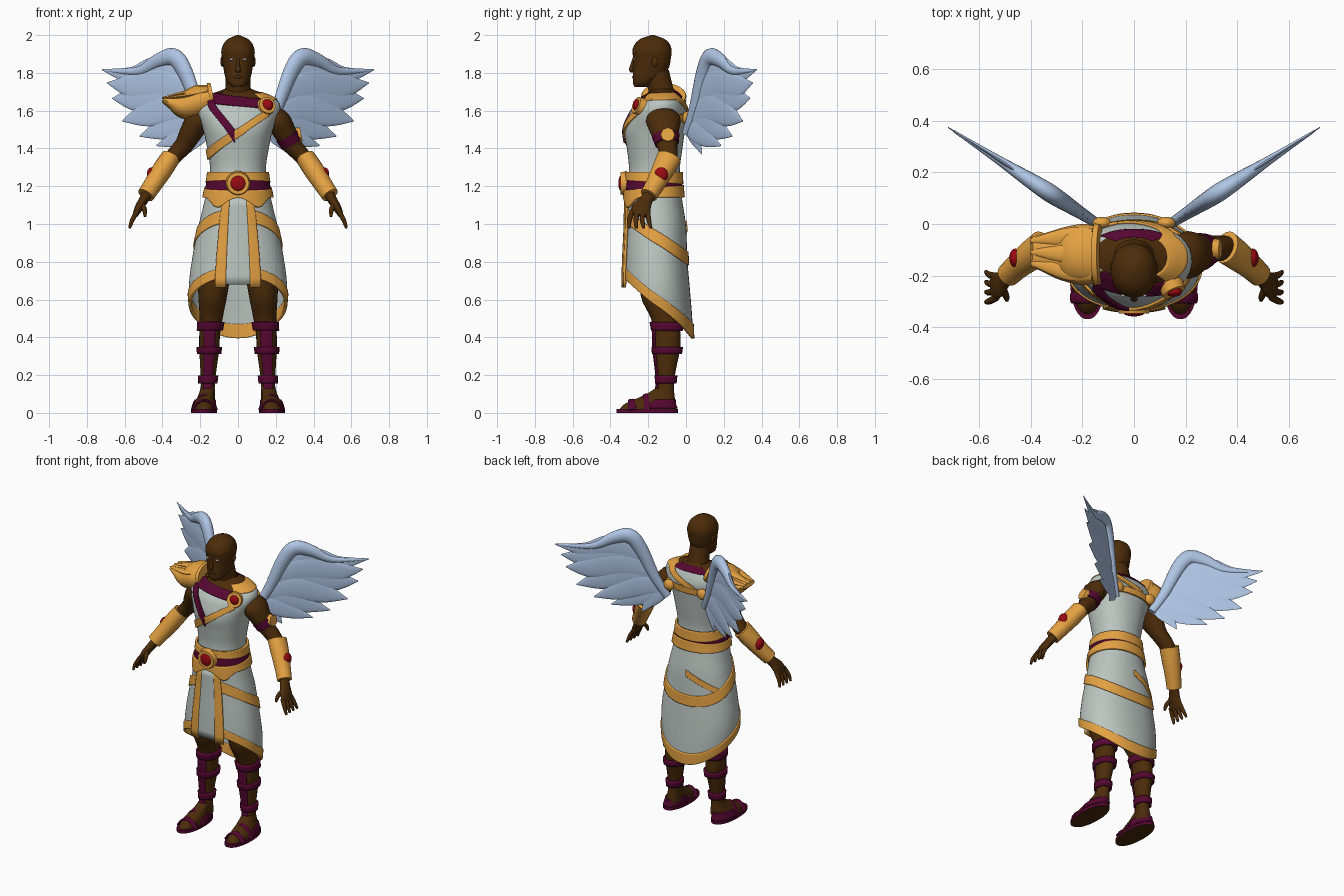
import bpy, bmesh, math
from math import sin, cos, pi, exp
from mathutils import Vector, Matrix

cube = bpy.data.objects.get("Cube")
if cube:
    bpy.data.objects.remove(cube, do_unlink=True)


def material(name, rgb):
    m = bpy.data.materials.new(name)
    m.use_nodes = True
    m.diffuse_color = (*rgb, 1)
    m.node_tree.nodes["Principled BSDF"].inputs["Base Color"].default_value = (*rgb, 1)
    return m


SKIN = material("dark skin", (.072, .025, .003))
CLOTH = material("pale cloth", (.50, .56, .53))
GOLD = material("gold", (.78, .36, .055))
WING = material("pale blue feather", (.43, .56, .78))
PURPLE = material("plum leather", (.092, .002, .03))
RED = material("red gem", (.32, .003, .006))
EYE = material("eye white", (.6, .6, .6))


def finish(name, bm, mat, thick=0):
    me = bpy.data.meshes.new(name)
    bm.to_mesh(me)
    bm.free()
    me.materials.append(mat)
    me.shade_smooth()
    me.set_sharp_from_angle(angle=.8)
    ob = bpy.data.objects.new(name, me)
    bpy.context.collection.objects.link(ob)
    if thick:
        mod = ob.modifiers.new("thickness", "SOLIDIFY")
        mod.thickness = thick
        mod.offset = -1
    return ob


def blend(rows, i, t):
    """Smooth curve through rows of numbers, at t between row i and i + 1."""
    p = [rows[max(0, min(len(rows) - 1, k))] for k in (i - 1, i, i + 1, i + 2)]
    return [b + .5 * t * (c - a + t * (2 * a - 5 * b + 4 * c - d + t * (3 * (b - c) + d - a)))
            for a, b, c, d in zip(*p)]


def section(prof, z):
    for i in range(len(prof) - 1):
        z0, z1 = prof[i][0], prof[i + 1][0]
        if z <= z1 or i == len(prof) - 2:
            return blend(prof, i, max(0, min(1, (z - z0) / (z1 - z0))))


def wrap(name, prof, lo, hi, mat, off=0, a0=-pi, a1=pi, s=1, n=48, m=10, thick=0, cap=False):
    """Sheet around a body of elliptical sections (z, x, y, rx, ry); angle 0 is the front."""
    bm = bmesh.new()
    grid = []
    for i in range(n + 1):
        a = a0 + (a1 - a0) * i / n
        zl = lo(a) if callable(lo) else lo
        zh = hi(a) if callable(hi) else hi
        col = []
        for j in range(m + 1):
            z = zl + (zh - zl) * j / m
            _, cx, cy, rx, ry = section(prof, z)
            u = math.copysign(abs(sin(a)) ** .92, sin(a))
            v = math.copysign(abs(cos(a)) ** .92, cos(a))
            col.append(bm.verts.new((s * cx + (rx + off) * u, cy - (ry + off) * v, z)))
        grid.append(col)
    for p, q in zip(grid, grid[1:]):
        for j in range(m):
            bm.faces.new((p[j], q[j], q[j + 1], p[j + 1]))
    if cap:
        bm.faces.new([c[0] for c in grid[:-1]][::-1])
        bm.faces.new([c[-1] for c in grid[:-1]])
    bmesh.ops.remove_doubles(bm, verts=bm.verts, dist=.0001)
    return finish(name, bm, mat, thick)


def tube(name, rows, mat, ref=(0, 1, 0), s=1, sides=16, k=5):
    """Closed limb along rows of (x, y, z, width, depth)."""
    pts = [blend(rows, i, j / k) for i in range(len(rows) - 1) for j in range(k)] + [rows[-1]]
    pos = [Vector((s * p[0], p[1], p[2])) for p in pts]
    bm = bmesh.new()
    rings = []
    for i, p in enumerate(pts):
        t = (pos[min(i + 1, len(pos) - 1)] - pos[max(i - 1, 0)]).normalized()
        side = t.cross(Vector(ref)).normalized()
        nrm = side.cross(t)
        rings.append([bm.verts.new(pos[i] + side * p[3] * cos(b) + nrm * p[4] * sin(b))
                      for b in (2 * pi * q / sides for q in range(sides))])
    for p, q in zip(rings, rings[1:]):
        for j in range(sides):
            bm.faces.new((p[j], p[j - 1], q[j - 1], q[j]))
    bm.faces.new(rings[0])
    bm.faces.new(rings[-1])
    bmesh.ops.recalc_face_normals(bm, faces=bm.faces)
    return finish(name, bm, mat)


def ball(name, at, size, mat):
    bm = bmesh.new()
    bmesh.ops.create_uvsphere(bm, u_segments=20, v_segments=12, radius=1,
                              matrix=Matrix.Translation(at) @ Matrix.Diagonal((*size, 1)))
    return finish(name, bm, mat)


def disc(name, at, facing, r, depth, mat, sides=28):
    bm = bmesh.new()
    turn = Vector(facing).to_track_quat("Z", "Y").to_matrix().to_4x4()
    bmesh.ops.create_cone(bm, cap_ends=True, segments=sides, radius1=r, radius2=r * .88,
                          depth=depth, matrix=Matrix.Translation(at) @ turn)
    return finish(name, bm, mat)


# Head and neck
HEAD = [(1.725, 0, -.24, .028, .033), (1.742, 0, -.228, .05, .052), (1.78, 0, -.2, .068, .081),
        (1.83, 0, -.185, .078, .095), (1.88, 0, -.18, .086, .1), (1.92, 0, -.18, .088, .104),
        (1.96, 0, -.178, .073, .088), (1.985, 0, -.178, .046, .056), (2, 0, -.178, .006, .008)]
wrap("head", HEAD, 1.725, 2, SKIN, m=30, cap=True)
tube("neck", [(0, -.115, 1.63, .095, .08), (0, -.13, 1.7, .07, .066), (0, -.155, 1.8, .064, .066)],
     SKIN)
tube("nose", [(0, -.274, 1.88, .008, .008), (0, -.285, 1.835, .01, .012),
              (0, -.29, 1.815, .015, .011), (0, -.28, 1.806, .008, .006)], SKIN)
ball("lips", (0, -.275, 1.778), (.025, .01, .009), SKIN)
for s, side in ((1, "left"), (-1, "right")):
    ball(side + "_eye", (s * .036, -.276, 1.872), (.013, .007, .006), EYE)
    ball(side + "_ear", (s * .084, -.165, 1.86), (.009, .018, .028), SKIN)

# Torso and tunic
TORSO = [(1.2, 0, -.17, .15, .138), (1.3, 0, -.167, .148, .135), (1.4, 0, -.166, .163, .147),
         (1.5, 0, -.165, .185, .16), (1.6, 0, -.145, .222, .149), (1.65, 0, -.13, .215, .118),
         (1.685, 0, -.122, .155, .09), (1.715, 0, -.12, .075, .058)]
wrap("tunic", TORSO, 1.2, 1.692, CLOTH, m=26)
wrap("upper_chest", TORSO, 1.686, 1.715, SKIN)
wrap("purple_collar", TORSO, 1.672, 1.705, PURPLE, .005, 2.4, 2 * pi - 2.4, thick=.01)
wrap("neckline", TORSO, 1.65, 1.7, SKIN, .004, -.9, .6)


def sash(a):
    return 1.482 + (.115 if a < 0 else .16) * sin(a)


def shoulder(a):
    return 1.683 - .015 * exp(-a) - .1 * max(0, a - 2.3)


wrap("gold_sash", TORSO, lambda a: sash(a) - .027, lambda a: sash(a) + .024, GOLD,
     .01, -1.7, .8, thick=.012)
wrap("chest_strap", TORSO, lambda a: 1.435 - .31 * (a + .1), lambda a: 1.51 - .31 * (a + .1),
     PURPLE, .013, -.72, -.08, thick=.012)
wrap("neck_strap", TORSO, lambda a: 1.63 - .022 * a, lambda a: 1.676 - .022 * a, PURPLE,
     .013, -.85, .75, thick=.012)
wrap("shoulder_strap", TORSO, lambda a: shoulder(a) - .018, lambda a: shoulder(a) + .018, GOLD,
     .01, .6, 3.4, thick=.012)
wrap("back_strap", TORSO, 1.54, 1.58, GOLD, .012, 2.3, 2 * pi - 2.3, thick=.012)
disc("brooch", (.147, -.246, 1.622), (.45, -1, .4), .052, .044, GOLD)
ball("brooch_gem", (.155, -.262, 1.629), (.031, .02, .031), RED)

# Skirt and its trims
SKIRT = [(.4, 0, -.145, .22, .182), (.5, 0, -.15, .245, .183), (.65, 0, -.155, .26, .176),
         (.8, 0, -.16, .245, .168), (1, 0, -.16, .207, .159), (1.15, 0, -.17, .172, .147),
         (1.28, 0, -.17, .15, .14)]


def hem(a):
    return .567 + .157 * cos(a) - .012 * max(0, -cos(a)) ** 4


def middle(a):
    return .935 + .115 * cos(a)


wrap("skirt", SKIRT, hem, 1.26, CLOTH, m=24, n=64, thick=.006)
wrap("hem_trim", SKIRT, lambda a: hem(a) - .003, lambda a: hem(a) + .06 - .012 * cos(a), GOLD,
     .007, n=64, thick=.016)
wrap("middle_trim", SKIRT, lambda a: middle(a) - .038, lambda a: middle(a) + .032, GOLD,
     .008, n=64, thick=.012)
wrap("back_trim", SKIRT, lambda a: .975 - .1 * (a + pi), lambda a: 1.015 - .1 * (a + pi), GOLD,
     .007, -pi, -1.9, thick=.01)
wrap("front_panel", SKIRT, .68, 1.14, CLOTH, .01, -.42, .42, thick=.01)
for s, side in ((1, "left"), (-1, "right")):
    wrap(side + "_panel_trim", SKIRT, .665, 1.14, GOLD, .015, s * .32 - .11, s * .32 + .11,
         n=6, thick=.012)

# Belt and buckle
wrap("belt_lower", SKIRT, lambda a: 1.142 - .055 * exp(-((abs(a) - .55) / .3) ** 2),
     lambda a: 1.192 - .014 * cos(a), GOLD, .016, thick=.014)
wrap("belt_middle", SKIRT, 1.16, 1.25, PURPLE, .01, thick=.01)
wrap("belt_upper", SKIRT, lambda a: 1.222 + .01 * cos(a), 1.276, GOLD, .014, thick=.014)
disc("buckle", (0, -.33, 1.215), (0, -1, 0), .066, .034, GOLD)
ball("buckle_gem", (0, -.345, 1.215), (.04, .013, .04), RED)

LEG = [(.05, .165, -.115, .044, .058), (.14, .16, -.108, .037, .044), (.22, .157, -.105, .042, .05),
       (.34, .152, -.1, .053, .069), (.42, .15, -.1, .055, .07), (.5, .142, -.11, .061, .076),
       (.6, .135, -.135, .074, .1), (.75, .125, -.145, .09, .11), (.95, .11, -.15, .1, .11)]
FOOT = [(.015, .18, -.2, .061, .152), (.05, .178, -.19, .055, .13), (.085, .17, -.15, .044, .09),
        (.13, .162, -.115, .037, .05)]
SOLE = [(0, .18, -.206, .068, .163), (.02, .18, -.206, .068, .163)]
ARM = [(.15, -.125, 1.575, .04, .065), (.207, -.12, 1.55, .065, .092),
       (.248, -.112, 1.485, .06, .075), (.285, -.1, 1.42, .05, .055), (.33, -.094, 1.37, .045, .05),
       (.37, -.1, 1.32, .04, .046), (.45, -.16, 1.21, .035, .038), (.495, -.205, 1.135, .026, .034),
       (.525, -.235, 1.085, .022, .05), (.545, -.245, 1.045, .014, .05)]
# Wing feathers as (x, z, width), each lying in a plane swept to the back
FEATHERS = [[(.26, 1.74, .05), (.42, 1.81, .075), (.56, 1.785, .048), (.72, 1.817, .003)],
            [(.235, 1.69, .06), (.4, 1.745, .085), (.56, 1.73, .065), (.69, 1.747, .003)],
            [(.21, 1.63, .05), (.38, 1.69, .085), (.54, 1.665, .07), (.665, 1.665, .003)],
            [(.19, 1.57, .05), (.34, 1.62, .085), (.49, 1.58, .065), (.61, 1.545, .003)],
            [(.17, 1.53, .045), (.28, 1.55, .08), (.4, 1.505, .06), (.52, 1.465, .003)],
            [(.15, 1.51, .04), (.23, 1.49, .065), (.33, 1.45, .045), (.43, 1.415, .003)],
            [(.15, 1.53, .03), (.19, 1.48, .045), (.235, 1.43, .035), (.27, 1.37, .003)]]
WING_ARM = [(.14, 1.48, .025), (.205, 1.61, .032), (.278, 1.8, .043), (.338, 1.883, .047),
            (.425, 1.865, .037), (.53, 1.81, .022), (.7, 1.813, .005)]

for s, side in ((1, "left"), (-1, "right")):
    # Leg, sandal and its straps
    wrap(side + "_leg", LEG, .05, .95, SKIN, s=s, m=32, n=28)
    wrap(side + "_foot", FOOT, .015, .13, SKIN, s=s, m=12, cap=True)
    sole = wrap(side + "_sole", SOLE, 0, .02, PURPLE, s=s, m=1, cap=True)
    sole.data.materials.append(SKIN)
    for f in sole.data.polygons:
        f.material_index = int(f.normal.z < -.5)
    wrap(side + "_shin_strap", LEG, .09, .45, PURPLE, .01, -.5, .5, s=s, n=10, thick=.012)
    for z, h, part in ((.435, .045, "knee"), (.312, .036, "calf"), (.155, .042, "ankle")):
        wrap(side + "_" + part + "_band", LEG, z, z + h, PURPLE, .014, s=s, n=28, m=3, thick=.016)
    wrap(side + "_heel_strap", FOOT, .025, .07, PURPLE, .007, 1.6, 2 * pi - 1.6, s=s, thick=.01)
    for y, top, part in ((-.285, .062, "toe"), (-.205, .09, "instep")):
        tube(side + "_" + part + "_strap",
             [(.178 + .064 * u, y, .015 + (top - .01) * (1 - u * u), .008, .022)
              for u in (-1, -.6, 0, .6, 1)], PURPLE, s=s)

    # Arm and hand
    tube(side + "_arm", ARM, SKIN, s=s, sides=20)
    for i in range(4):
        y = -.203 - .027 * i
        tube(f"{side}_finger_{i + 1}",
             [(.532, y, 1.07, .013, .014), (.56, y + .006 - .007 * i, 1.02, .012, .013),
              (.574, y + .018 - .012 * i, .978, .007, .008)], SKIN, s=s, sides=10)
    tube(side + "_thumb", [(.51, -.245, 1.11, .014, .014), (.495, -.28, 1.075, .013, .013),
                           (.492, -.295, 1.04, .007, .007)], SKIN, s=s, sides=10)

    # Bracer with gem
    tube(side + "_bracer", [(.357, -.09, 1.352, .052, .066), (.4, -.122, 1.287, .054, .06),
                            (.45, -.163, 1.21, .049, .051), (.488, -.198, 1.153, .046, .046)],
         GOLD, s=s, sides=20)
    ball(side + "_bracer_gem", (s * .46, -.132, 1.26), (.023, .037, .04), RED)

    # Wing
    nrm = Vector((.542, -.84, 0))

    def swept(rows, depth, lift):
        return [(x + nrm.x * lift, (x - .14) * .645 + nrm.y * lift, z, w, max(w * depth, .002))
                for x, z, w in rows]

    ref = (s * nrm.x, nrm.y, 0)
    tube(side + "_wing_arm", swept(WING_ARM, .75, 0), WING, ref, s)
    for i, rows in enumerate(FEATHERS):
        tube(f"{side}_wing_feather_{i + 1}", swept(rows, .14, .003 * (i % 2)), WING, ref, s)
    ball(side + "_wing_clasp", (s * .125, .004, 1.56), (.036, .024, .036), GOLD)

# Armband and badge on the left arm
tube("armband", [(.258, -.108, 1.468, .064, .074), (.283, -.101, 1.425, .058, .064)], PURPLE)
disc("armband_badge", (.322, -.097, 1.472), (1, 0, .2), .042, .026, GOLD, 8)

# Winged shoulder guard on the right shoulder
UP = (0, 0, 1)
tube("shoulder_guard", [(-.135, -.118, 1.675, .108, .064), (-.2, -.118, 1.65, .118, .088),
                        (-.28, -.115, 1.626, .102, .073), (-.35, -.11, 1.644, .075, .038),
                        (-.397, -.108, 1.658, .058, .016)], GOLD, UP)
tube("shoulder_guard_rim", [(-.132, -.118, 1.68, .117, .068), (-.152, -.118, 1.676, .12, .072)],
     GOLD, UP, sides=24)
for i in range(3):
    b = .8 * (i - 1)
    y, z = sin(b), cos(b)
    tube(f"shoulder_guard_ridge_{i + 1}",
         [(-.16, -.118 + .1 * y, 1.66 + .062 * z, .03, .014),
          (-.26, -.116 + .09 * y, 1.635 + .066 * z, .036, .012),
          (-.4, -.108 + .06 * y, 1.66 + .008 * z, .008, .004)], GOLD, UP, sides=10)
